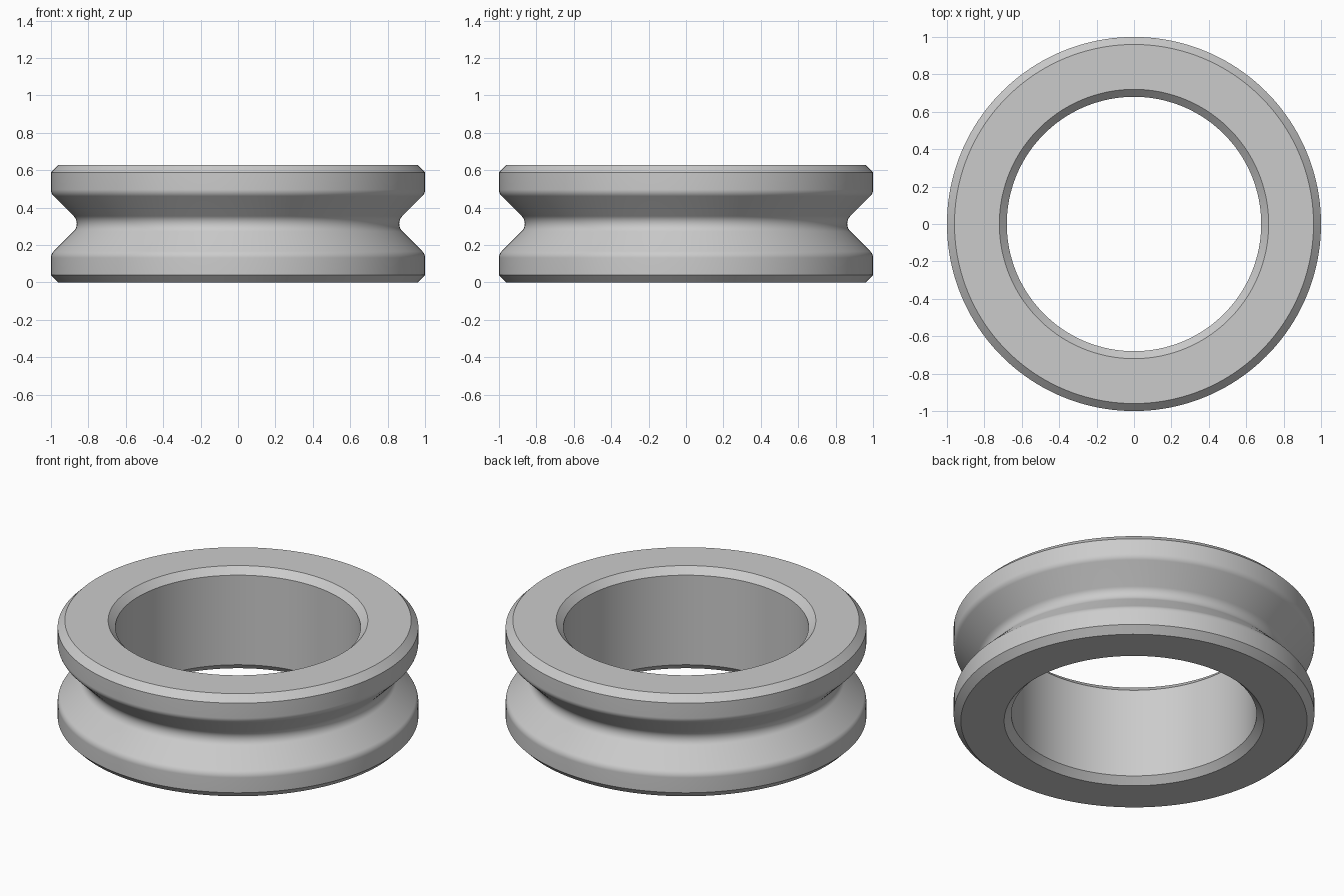
import bpy
import bmesh
import math
from mathutils import Vector

if "Cube" in bpy.data.objects:
    bpy.data.objects.remove(bpy.data.objects["Cube"], do_unlink=True)

HEIGHT = 0.628
MID = HEIGHT / 2
OUTER, BORE, CHAMFER = 1.0, 0.68, 0.04
GROOVE = 0.162          # half width and depth of the 45 degree groove
SEGMENTS = 160


def fillet(before, corner, after, radius, steps=8):
    """Points of an arc that rounds a profile corner."""
    a = (before - corner).normalized()
    b = (after - corner).normalized()
    half = a.angle(b) / 2
    centre = corner + (a + b).normalized() * (radius / math.sin(half))
    start = corner + a * (radius / math.tan(half)) - centre
    end = corner + b * (radius / math.tan(half)) - centre
    sweep = start.angle(end)
    points = []
    for i in range(steps + 1):
        t = i / steps
        points.append(centre + (start * math.sin((1 - t) * sweep)
                                + end * math.sin(t * sweep)) / math.sin(sweep))
    return points


# Half profile from the groove floor up to the bore (radius, height above middle)
low_wall = Vector((OUTER, 0, -GROOVE))
apex = Vector((OUTER - GROOVE, 0, 0))
lip = Vector((OUTER, 0, GROOVE))
rim = Vector((OUTER, 0, MID - CHAMFER))
floor_arc = fillet(low_wall, apex, lip, 0.058, 12)
upper = floor_arc[6:] + fillet(apex, lip, rim, 0.05) + [
    rim,
    Vector((OUTER - CHAMFER, 0, MID)),
    Vector((BORE + CHAMFER, 0, MID)),
    Vector((BORE, 0, MID - CHAMFER)),
]
lower = [Vector((p.x, 0, -p.z)) for p in reversed(upper[1:])]
profile = lower + upper

# Revolve the closed profile into the ring
bm = bmesh.new()
verts = [bm.verts.new((p.x, 0, p.z + MID)) for p in profile]
edges = [bm.edges.new((v, verts[(i + 1) % len(verts)])) for i, v in enumerate(verts)]
bmesh.ops.spin(bm, geom=verts + edges, cent=(0, 0, 0), axis=(0, 0, 1),
               angle=math.tau, steps=SEGMENTS, use_merge=False)
bmesh.ops.remove_doubles(bm, verts=bm.verts, dist=0.0001)
bmesh.ops.recalc_face_normals(bm, faces=bm.faces)
mesh = bpy.data.meshes.new("grooved_ring")
bm.to_mesh(mesh)
bm.free()
ring = bpy.data.objects.new("grooved_ring", mesh)
bpy.context.collection.objects.link(ring)

# Plain grey finish
grey = bpy.data.materials.new("light_grey")
grey.use_nodes = True
colour = (0.6, 0.6, 0.6, 1)
grey.diffuse_color = colour
grey.node_tree.nodes["Principled BSDF"].inputs["Base Color"].default_value = colour
mesh.materials.append(grey)

# Smooth curves with crisp chamfer edges
bpy.ops.object.select_all(action='DESELECT')
ring.select_set(True)
bpy.context.view_layer.objects.active = ring
bpy.ops.object.shade_smooth_by_angle(angle=math.radians(30))
